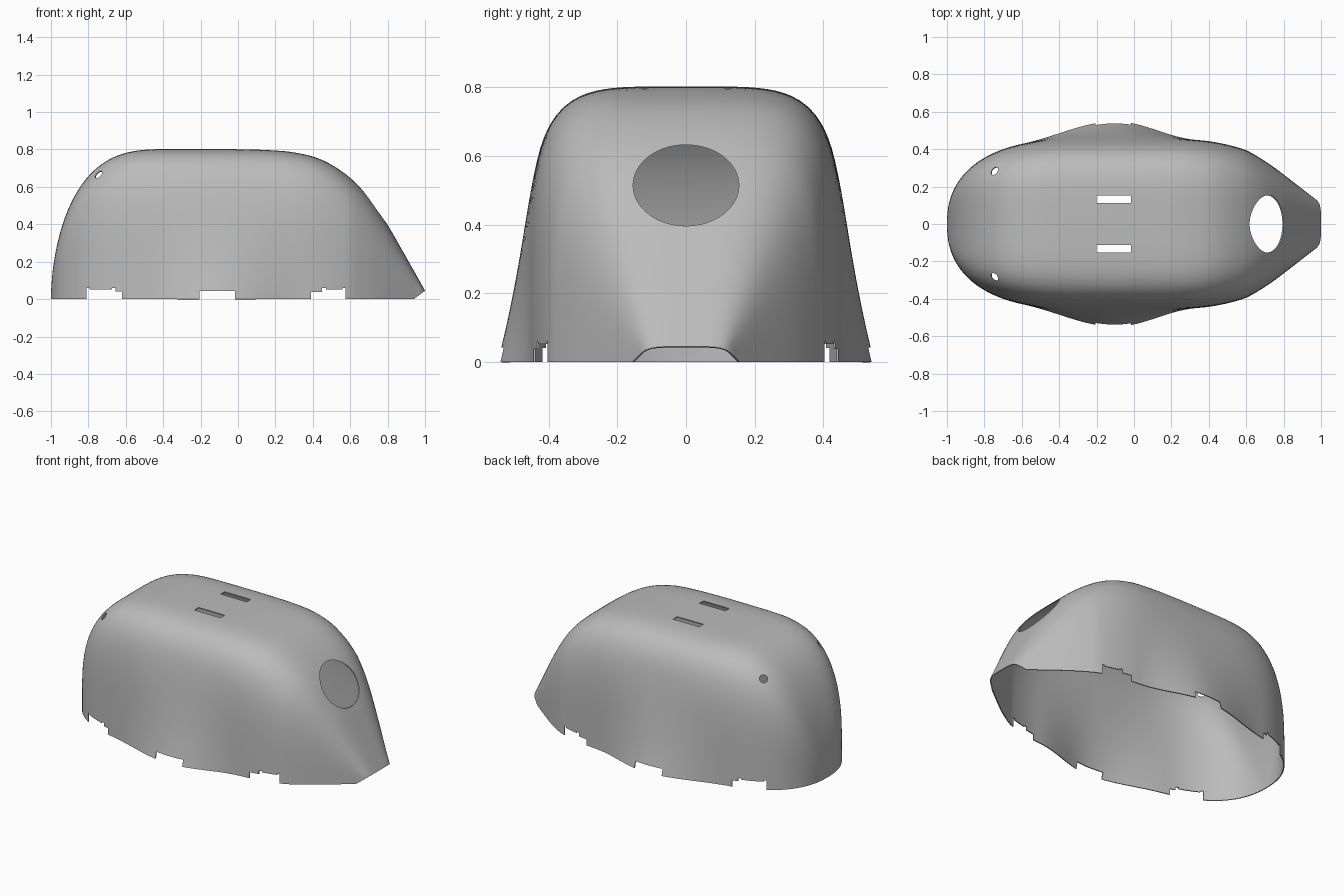
import bpy, bmesh, math
from mathutils import Matrix, Vector

if "Cube" in bpy.data.objects:
    bpy.data.objects.remove(bpy.data.objects["Cube"], do_unlink=True)

SECTIONS, SEGMENTS, WALL = 120, 72, 0.006

grey = bpy.data.materials.new("plain grey")
grey.use_nodes = True
COLOUR = (0.5, 0.5, 0.5, 1)
grey.diffuse_color = COLOUR
grey.node_tree.nodes["Principled BSDF"].inputs["Base Color"].default_value = COLOUR

# Front half of the roof line and of the plan outline, as (x, value)
ROOF = [(-0.1, 0.802), (0.0, 0.801), (0.15, 0.797), (0.3, 0.784), (0.44, 0.748), (0.57, 0.672),
        (0.68, 0.568), (0.79, 0.412), (0.89, 0.24), (1.0, 0.045), (1.024, 0.0)]
PLAN = [(-0.2, 0.458), (0.0, 0.458), (0.27, 0.453), (0.43, 0.438), (0.59, 0.398), (0.67, 0.355),
        (0.75, 0.302), (0.89, 0.195), (0.95, 0.148), (0.98, 0.125), (1.0, 0.1), (1.024, 0.06)]


def smooth_curve(points, x):
    """Cubic Hermite interpolation through the points."""
    def slope(k):
        a, b = points[max(k - 1, 0)], points[min(k + 1, len(points) - 1)]
        return (b[1] - a[1]) / (b[0] - a[0])
    k = max(i for i in range(len(points) - 1) if i == 0 or points[i][0] <= x)
    (x0, v0), (x1, v1) = points[k], points[k + 1]
    d = x1 - x0
    t = min(max((x - x0) / d, 0), 1)
    return ((2*t**3 - 3*t**2 + 1) * v0 + (t**3 - 2*t**2 + t) * d * slope(k)
            + (3*t**2 - 2*t**3) * v1 + (t**3 - t**2) * d * slope(k + 1))


def round_tail(x, start, p, q):
    """Rounded fall-off from 1 at start to 0 at the rear end."""
    u = min(max((start - x) / (start + 1), 0), 1)
    return (1 - u**p) ** (1 / q)


def section_point(x, angle):
    height = smooth_curve(ROOF, x) * round_tail(x, -0.35, 3.2, 1.85)
    width = smooth_curve(PLAN, x) * round_tail(x, -0.2, 2.8, 2.3)
    n = 4.7 - 0.9 * min(max((x - 0.3) / 0.5, 0), 1)
    c, s = math.cos(angle), max(math.sin(angle), 0)
    r = (abs(c)**n + s**n) ** (-1 / n)
    y, z = width * r * c, height * r * s
    # lower side flare
    reach = 0.5 if x < -0.1 else 0.44
    bump = 0.5 + 0.5 * math.cos(math.pi * min(abs(x + 0.1) / reach, 1))
    y += math.copysign(0.09 * bump * max(0, 1 - z / 0.6)**1.7, c)
    return (x, y, z)


# Shell surface lofted from rear to nose
bm = bmesh.new()
rows = []
for i in range(SECTIONS + 1):
    x = 0.012 - 1.012 * math.cos(math.pi * i / SECTIONS)
    rows.append([bm.verts.new(section_point(x, math.pi * j / SEGMENTS))
                 for j in range(SEGMENTS + 1)])
for a, b in zip(rows, rows[1:]):
    for j in range(SEGMENTS):
        bm.faces.new((a[j], a[j + 1], b[j + 1], b[j]))
bmesh.ops.remove_doubles(bm, verts=bm.verts, dist=0.0001)
# slanted trim under the nose
bmesh.ops.bisect_plane(bm, geom=bm.verts[:] + bm.edges[:] + bm.faces[:], dist=0.00001,
                       plane_co=(0.94, 0, 0), plane_no=(0.6, 0, -0.8), clear_outer=True)
mesh = bpy.data.meshes.new("shell")
bm.to_mesh(mesh)
bm.free()
mesh.materials.append(grey)
shell = bpy.data.objects.new("shell", mesh)
bpy.context.collection.objects.link(shell)

# Cutters for every opening, gathered in one mesh
cut = bmesh.new()


def add_box(x0, x1, y0, y1, z0, z1):
    centre = Vector((x0 + x1, y0 + y1, z0 + z1)) / 2
    size = Matrix.Diagonal((x1 - x0, y1 - y0, z1 - z0, 1))
    bmesh.ops.create_cube(cut, size=1, matrix=Matrix.Translation(centre) @ size)


def add_cylinder(centre, direction, ry, rz, depth):
    turn = Vector(direction).to_track_quat('Z', 'Y').to_matrix().to_4x4()
    bmesh.ops.create_cone(cut, cap_ends=True, segments=64, radius1=1, radius2=1, depth=depth,
                          matrix=Matrix.Translation(centre) @ turn @ Matrix.Diagonal((ry, rz, 1, 1)))


def add_notch(profile):
    """Prism across the full width with the given (x, z) profile."""
    ends = [[cut.verts.new((x, y, z)) for x, z in profile] for y in (-0.8, 0.8)]
    cut.faces.new(ends[0])
    cut.faces.new(ends[1][::-1])
    for k in range(len(profile)):
        m = (k + 1) % len(profile)
        cut.faces.new((ends[0][m], ends[0][k], ends[1][k], ends[1][m]))


# nose window
add_cylinder((0.85, 0, 0.514), (1, 0, 0), 0.154, 0.118, 0.7)
for side in (-1, 1):
    # roof slots and rear corner holes
    y = side * 0.132
    add_box(-0.2, -0.016, y - 0.021, y + 0.021, 0.7, 0.9)
    add_cylinder((-0.765, side * 0.302, 0.69), (-0.55, side * 0.5, 0.66), 0.024, 0.024, 0.16)
# rim notches
add_notch([(-0.205, -0.1), (-0.015, -0.1), (-0.015, 0.042), (-0.205, 0.042)])
add_notch([(-0.81, -0.1), (-0.62, -0.1), (-0.62, 0.04), (-0.655, 0.04), (-0.655, 0.06),
           (-0.675, 0.06), (-0.675, 0.052), (-0.795, 0.052), (-0.795, 0.06), (-0.81, 0.06)])
add_notch([(0.39, -0.1), (0.575, -0.1), (0.575, 0.06), (0.56, 0.06), (0.56, 0.052), (0.47, 0.052),
           (0.47, 0.06), (0.45, 0.06), (0.45, 0.038), (0.39, 0.038)])
bmesh.ops.recalc_face_normals(cut, faces=cut.faces)
cut_mesh = bpy.data.meshes.new("opening_cutter")
cut.to_mesh(cut_mesh)
cut.free()
cutter = bpy.data.objects.new("opening_cutter", cut_mesh)
cutter.hide_render = True
bpy.context.collection.objects.link(cutter)

# Thin wall, then cut the openings
solid = shell.modifiers.new("wall", 'SOLIDIFY')
solid.thickness = WALL
solid.offset = -1
openings = shell.modifiers.new("openings", 'BOOLEAN')
openings.operation = 'DIFFERENCE'
openings.solver = 'EXACT'
openings.object = cutter

bpy.ops.object.select_all(action='DESELECT')
shell.select_set(True)
bpy.context.view_layer.objects.active = shell
for name in ("wall", "openings"):
    bpy.ops.object.modifier_apply(modifier=name)
bpy.data.objects.remove(cutter, do_unlink=True)
bpy.ops.object.shade_smooth_by_angle(angle=math.radians(35))
